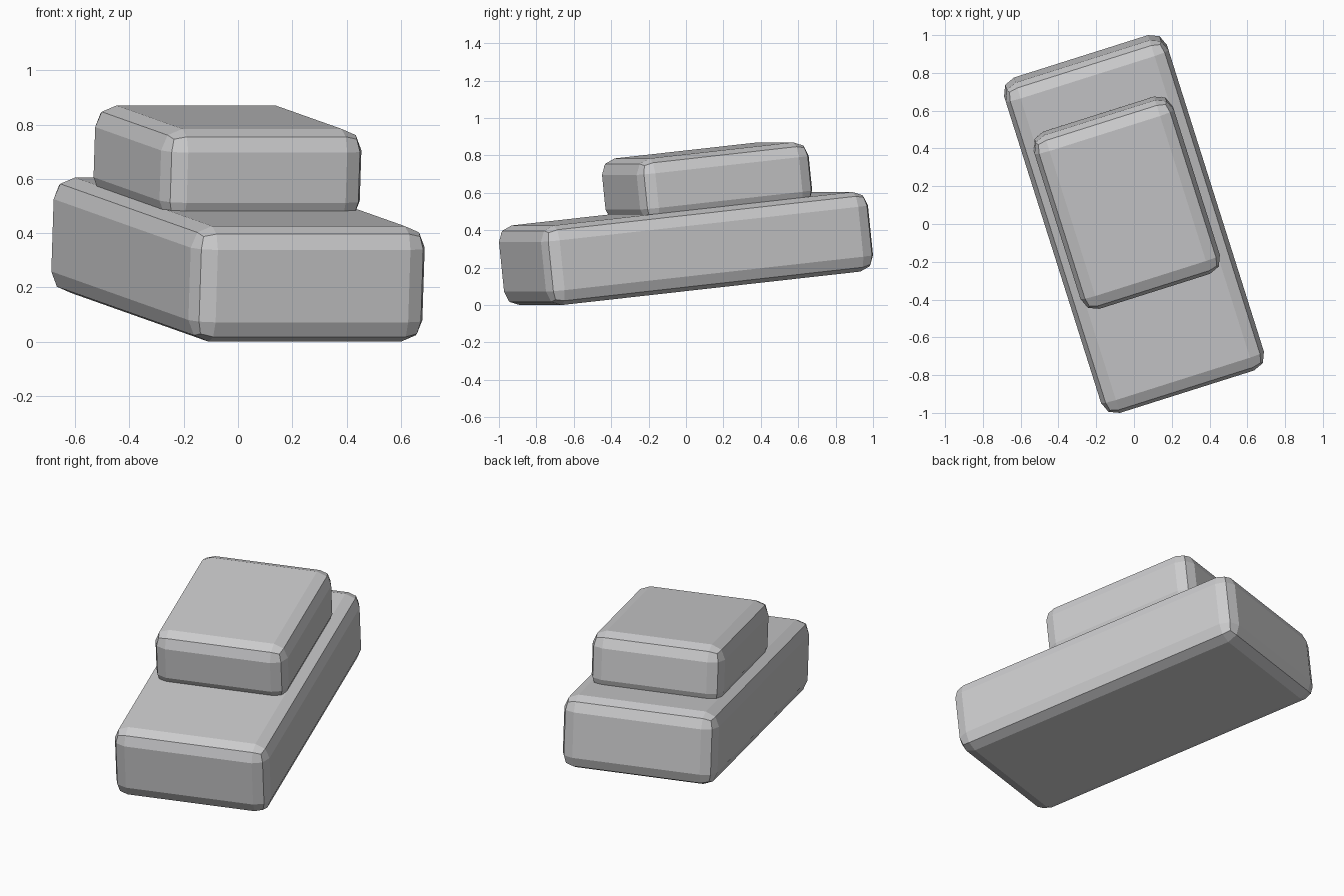
import bpy
from math import radians
from mathutils import Matrix, Vector

old = bpy.data.objects.get("Cube")
if old:
    bpy.data.objects.remove(old, do_unlink=True)

# Single grey finish
grey = bpy.data.materials.new("light_grey")
grey.use_nodes = True
colour = (0.6, 0.6, 0.61, 1)
grey.diffuse_color = colour
grey.node_tree.nodes["Principled BSDF"].inputs["Base Color"].default_value = colour

# Shared pose: turned about z, nose tipped down
pose = (Matrix.Translation((0, 0, 0.3025))
        @ Matrix.Rotation(radians(17.55), 4, 'Z')
        @ Matrix.Rotation(radians(6.1), 4, 'X'))


def rounded_block(name, centre, size, radius=0.08):
    bpy.ops.mesh.primitive_cube_add(size=1)
    block = bpy.context.object
    block.name = block.data.name = name
    block.data.transform(Matrix.Diagonal(Vector(size)).to_4x4())
    block.matrix_world = pose @ Matrix.Translation(centre)
    bevel = block.modifiers.new("rounded_edges", 'BEVEL')
    bevel.width = radius
    bevel.segments = 2
    block.data.materials.append(grey)
    return block


# Long lower block, with a shorter block sunk slightly into its top
rounded_block("lower_block", (0, 0, 0), (0.904, 1.844, 0.428))
rounded_block("upper_block", (-0.003, 0.156, 0.338), (0.774, 0.97, 0.346))
